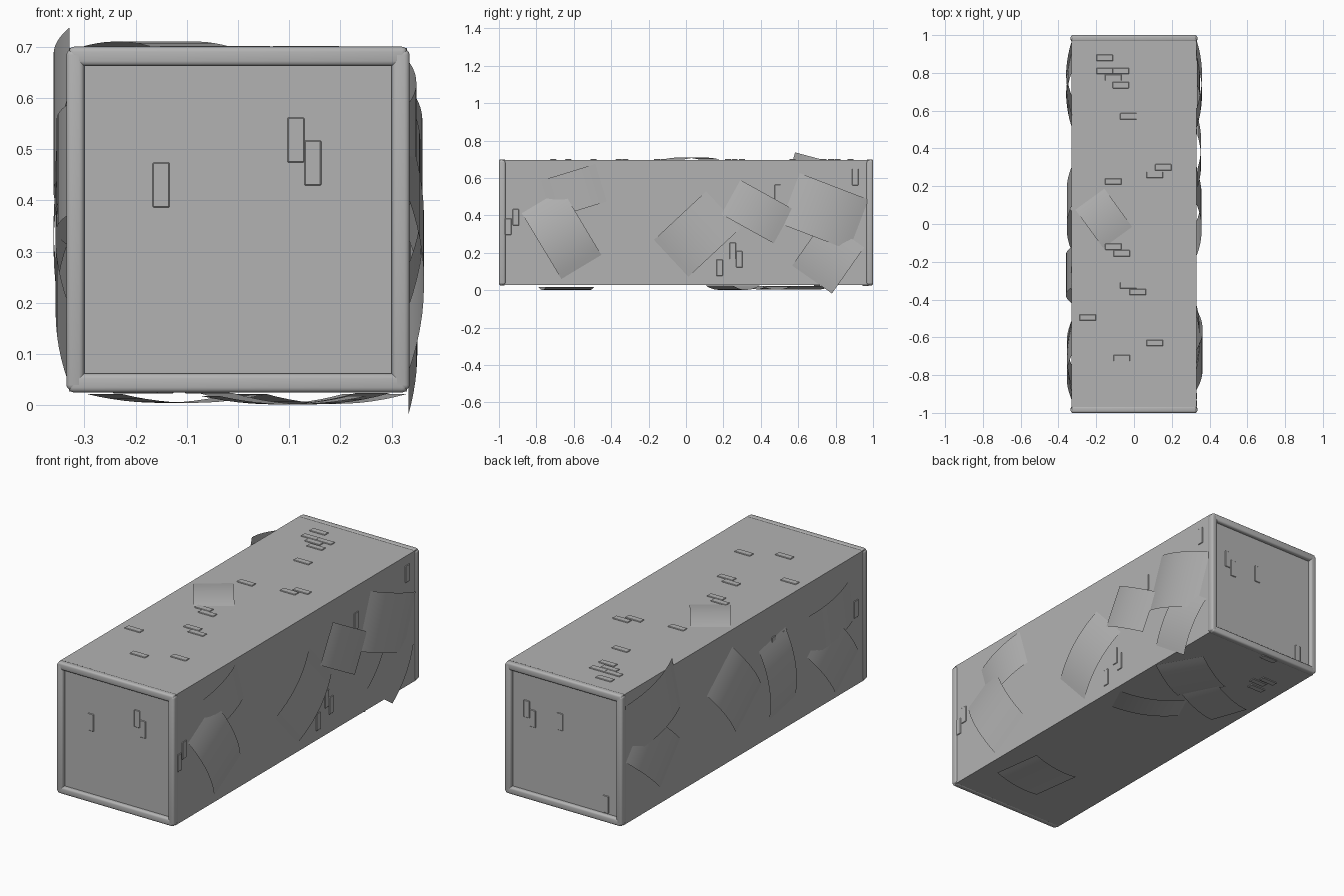
import bpy, bmesh, math
from mathutils import Vector

if "Cube" in bpy.data.objects:
    bpy.data.objects.remove(bpy.data.objects["Cube"])

grey = bpy.data.materials.new("concrete grey")
grey.diffuse_color = (0.45, 0.45, 0.45, 1)
grey.use_nodes = True
grey.node_tree.nodes["Principled BSDF"].inputs["Base Color"].default_value = grey.diffuse_color

X, Y, Z = Vector((1, 0, 0)), Vector((0, 1, 0)), Vector((0, 0, 1))
HX, HY, Z0, Z1 = 0.33, 0.98, 0.027, 0.697
# each side of the beam: origin, in-plane axes, outward normal
SIDES = {
    "top": (Z * Z1, X, Y, Z),
    "bottom": (Z * Z0, X, Y, -Z),
    "right": (X * HX, Y, Z, X),
    "left": (X * -HX, Y, Z, -X),
    "front": (Y * -HY, X, Z, -Y),
    "back": (Y * HY, X, Z, Y),
}


def finish(bm, name, smooth=False):
    bmesh.ops.recalc_face_normals(bm, faces=bm.faces)
    me = bpy.data.meshes.new(name)
    bm.to_mesh(me)
    bm.free()
    ob = bpy.data.objects.new(name, me)
    bpy.context.collection.objects.link(ob)
    me.materials.append(grey)
    if smooth:
        bpy.context.view_layer.objects.active = ob
        ob.select_set(True)
        bpy.ops.object.shade_smooth_by_angle(angle=math.radians(35))
        ob.select_set(False)
    return ob


def box(name, lo, hi, bevel=0.0, segments=3):
    bm = bmesh.new()
    bmesh.ops.create_cube(bm, size=1)
    lo, hi = Vector(lo), Vector(hi)
    for v in bm.verts:
        v.co = Vector(((lo[i] + hi[i]) / 2 + v.co[i] * (hi[i] - lo[i]) for i in range(3)))
    if bevel:
        bmesh.ops.bevel(bm, geom=bm.edges[:], offset=bevel, segments=segments,
                        profile=0.5, affect='EDGES')
    return finish(bm, name, bevel > 0)


def chip(side, a, b):
    """Small raised rectangular plate at (a, b) on a side."""
    o, u, v, n = SIDES[side]
    c = o + u * a + v * b
    flat = side in ("top", "bottom")
    d = u * (0.044 if flat else 0.0165) + v * (0.0165 if flat else 0.044)
    p, q = c - d - n * 0.005, c + d + n * 0.004
    box(side + "_chip", [min(i, j) for i, j in zip(p, q)],
        [max(i, j) for i, j in zip(p, q)], 0.002, 1)


def patch(side, a, b, angle, length, width, peak):
    """Thin sheet bowed along its length, resting on a side."""
    o, u, v, n = SIDES[side]
    t = math.radians(angle)
    along = u * math.cos(t) + v * math.sin(t)
    across = v * math.cos(t) - u * math.sin(t)
    bm = bmesh.new()
    rows = []
    for i in range(13):
        s = (i / 12 - 0.5) * length
        p = o + u * a + v * b + along * s + n * (peak - s * s / 1.3)
        rows.append([bm.verts.new(p + across * k * width / 2) for k in (-1, 1)])
    for r, q in zip(rows, rows[1:]):
        bm.faces.new((r[0], q[0], q[1], r[1]))
    ob = finish(bm, side + "_patch", True)
    if ob.data.polygons[0].normal.dot(n) < 0:
        ob.data.flip_normals()


# beam body
box("beam_body", (-HX, -HY, Z0), (HX, HY, Z1))

# rounded frame bars around both ends
for end, s in (("front", -1), ("back", 1)):
    y0, y1 = sorted((s * 0.965, s * 1.0))
    for side, sx in (("left", -1), ("right", 1)):
        x0, x1 = sorted((sx * 0.30, sx * 0.335))
        box(f"{end}_{side}_bar", (x0, y0, 0.03), (x1, y1, 0.694), 0.010)
    box(f"{end}_bottom_bar", (-0.33, y0, 0.025), (0.33, y1, 0.062), 0.010)
    box(f"{end}_top_bar", (-0.33, y0, 0.662), (0.33, y1, 0.70), 0.010)

# bowed patches: a, b, angle, length, width, peak height
PATCHES = {
    "top": [(-0.16, 0.03, -54, 0.25, 0.19, 0.013)],
    "bottom": [(0.09, -0.64, 8, 0.29, 0.26, 0.025), (0.11, 0.25, -25, 0.34, 0.16, 0.025),
               (0.13, 0.59, 30, 0.32, 0.25, 0.024), (-0.12, 0.47, 20, 0.30, 0.20, 0.022)],
    "right": [(-0.665, 0.30, -59, 0.41, 0.25, 0.033), (-0.60, 0.53, 17, 0.32, 0.21, 0.018),
              (0.06, 0.30, 43, 0.40, 0.27, 0.028), (0.38, 0.42, -29, 0.32, 0.21, 0.026),
              (0.74, 0.42, -21, 0.42, 0.29, 0.030), (0.76, 0.18, 55, 0.30, 0.26, 0.020)],
    "left": [(0.74, 0.55, -15, 0.40, 0.28, 0.030), (0.74, 0.32, 40, 0.40, 0.25, 0.026),
             (0.08, 0.38, 50, 0.40, 0.27, 0.026), (-0.27, 0.33, 78, 0.40, 0.22, 0.030),
             (-0.70, 0.45, -10, 0.36, 0.22, 0.024), (-0.72, 0.26, 50, 0.36, 0.24, 0.026)],
}
for side, items in PATCHES.items():
    for item in items:
        patch(side, *item)

# small plates scattered over every side
CHIPS = {
    "top": [(-.155, .88), (-.155, .81), (-.07, .81), (-.11, .775), (-.07, .735), (-.03, .57),
            (.155, .30), (.11, .26), (-.11, .225), (-.11, -.12), (-.065, -.155),
            (-.03, -.325), (.02, -.36), (-.245, -.495), (.11, -.63), (-.065, -.71)],
    "bottom": [(-.06, .96), (-.17, .75), (-.2, .79), (-.2, .70)],
    "right": [(-.91, .39), (-.95, .34), (.18, .12), (.25, .21), (.285, .165),
              (.49, .52), (.905, .605)],
    "left": [(.14, .39), (-.24, .49), (-.33, .49), (-.91, .42)],
    "front": [(-.15, .43), (.113, .518), (.146, .473)],
    "back": [(.22, .48), (.185, .44), (.03, .465), (-.23, .11)],
}
for side, items in CHIPS.items():
    for item in items:
        chip(side, *item)
